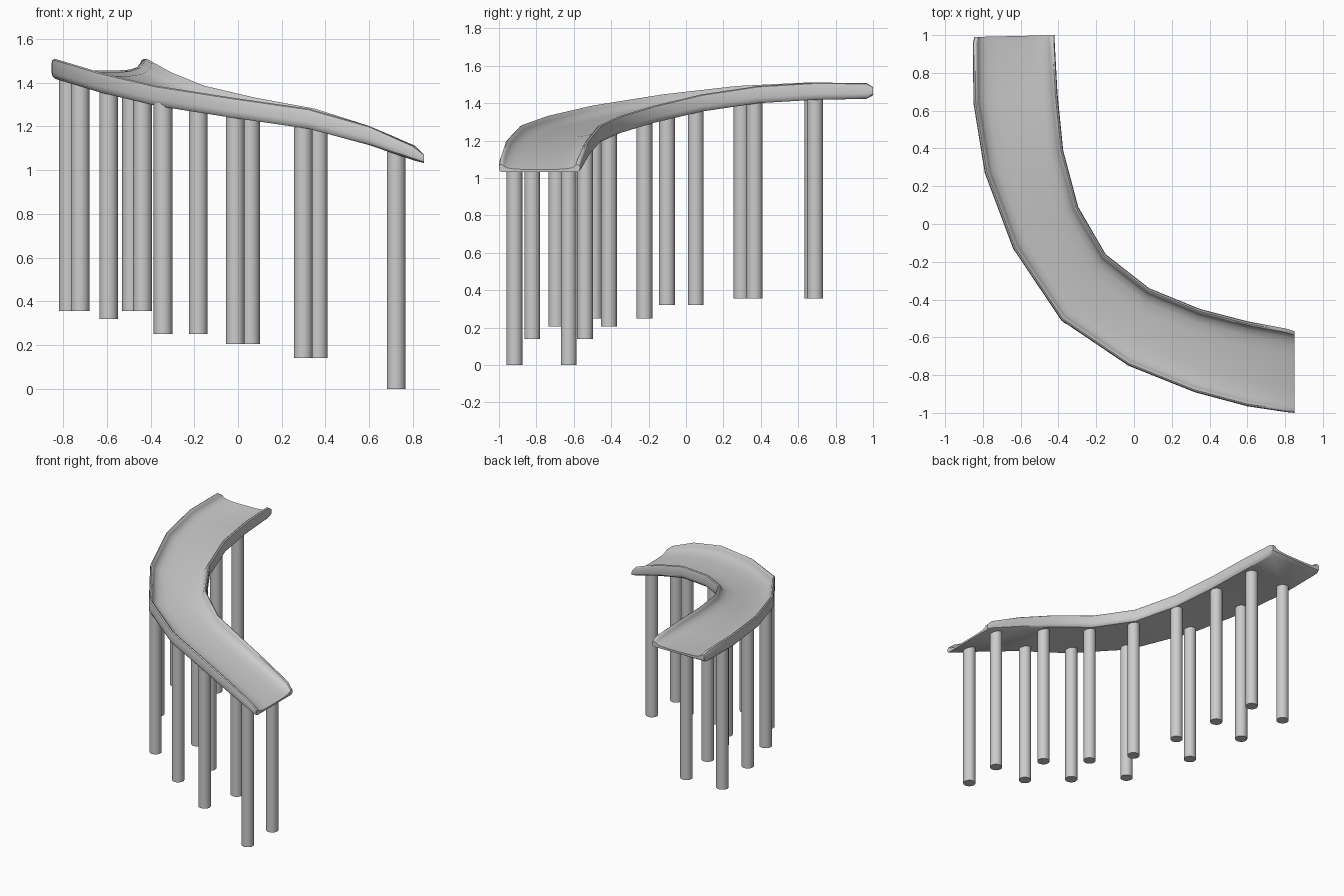
import bpy, bmesh
from mathutils import Vector

# Path stations: outer edge xy, inner edge xy, underside z, height scale
STATIONS = [
    (-0.845, 0.99, -0.42, 1.00, 1.442, 0.48),
    (-0.853, 0.96, -0.42, 0.965, 1.423, 0.92),
    (-0.85, 0.64, -0.405, 0.69, 1.418, 1),
    (-0.79, 0.27, -0.375, 0.39, 1.400, 1),
    (-0.64, -0.13, -0.295, 0.09, 1.355, 1),
    (-0.385, -0.51, -0.15, -0.16, 1.295, 1),
    (-0.03, -0.75, 0.08, -0.34, 1.240, 1),
    (0.32, -0.89, 0.35, -0.45, 1.190, 1),
    (0.60, -0.965, 0.60, -0.515, 1.115, 0.95),
    (0.80, -0.995, 0.81, -0.555, 1.046, 0.72),
    (0.85, -1.00, 0.85, -0.568, 1.033, 0.42),
]
# Half cross-section of the chute: distance in from the edge, height
HALF = [(0.014, 0), (0.002, 0.012), (0, 0.03), (0, 0.072), (0.004, 0.087),
        (0.012, 0.092), (0.021, 0.087), (0.028, 0.07), (0.042, 0.052),
        (0.075, 0.038), (0.13, 0.03)]

# Slide chute: cross-section lofted along the stations
bm = bmesh.new()
rings = []
for ox, oy, ix, iy, z, s in STATIONS:
    a, b = Vector((ox, oy, z)), Vector((ix, iy, z))
    u = (b - a).normalized()
    up = Vector((0, 0, 1))
    pts = [a + u * d + up * h * s for d, h in HALF]
    pts += [b - u * d + up * h * s for d, h in reversed(HALF)]
    rings.append([bm.verts.new(p) for p in pts])
n = len(rings[0])
for r, q in zip(rings, rings[1:]):
    for i in range(n):
        j = (i + 1) % n
        bm.faces.new((r[i], r[j], q[j], q[i]))
# End caps as strips of quads across the mirrored section
for r in (rings[0], rings[-1]):
    for side in (r[:n // 2], r[n // 2:][::-1]):
        bm.faces.new(side + [])
    bm.faces.new((r[0], r[n // 2 - 1], r[n // 2], r[-1]))
bmesh.ops.recalc_face_normals(bm, faces=bm.faces)
me = bpy.data.meshes.new("slide_chute")
bm.to_mesh(me)
bm.free()
chute = bpy.data.objects.new("slide_chute", me)
bpy.context.collection.objects.link(chute)


def smooth(ob, angle=0.7):
    bpy.ops.object.select_all(action='DESELECT')
    ob.select_set(True)
    bpy.context.view_layer.objects.active = ob
    bpy.ops.object.shade_smooth_by_angle(angle=angle)


smooth(chute)

# Support posts in pairs: outer xy, inner xy, foot z, top z
POSTS = [
    (-0.777, 0.677, -0.487, 0.69, 0.355, 1.432),
    (-0.722, 0.297, -0.437, 0.367, 0.355, 1.412),
    (-0.592, -0.102, -0.341, 0.052, 0.32, 1.365),
    (-0.343, -0.49, -0.182, -0.222, 0.25, 1.308),
    (-0.013, -0.693, 0.057, -0.412, 0.205, 1.252),
    (0.298, -0.822, 0.368, -0.54, 0.14, 1.198),
    (0.723, -0.917, 0.723, -0.627, 0.0, 1.085),
]
for k, (ox, oy, ix, iy, z0, z1) in enumerate(POSTS, 1):
    for side, x, y in (("outer", ox, oy), ("inner", ix, iy)):
        bpy.ops.mesh.primitive_cylinder_add(
            vertices=32, radius=0.0425, depth=z1 - z0,
            location=(x, y, (z0 + z1) / 2))
        post = bpy.context.object
        post.name = f"{side}_post_{k}"
        smooth(post)
